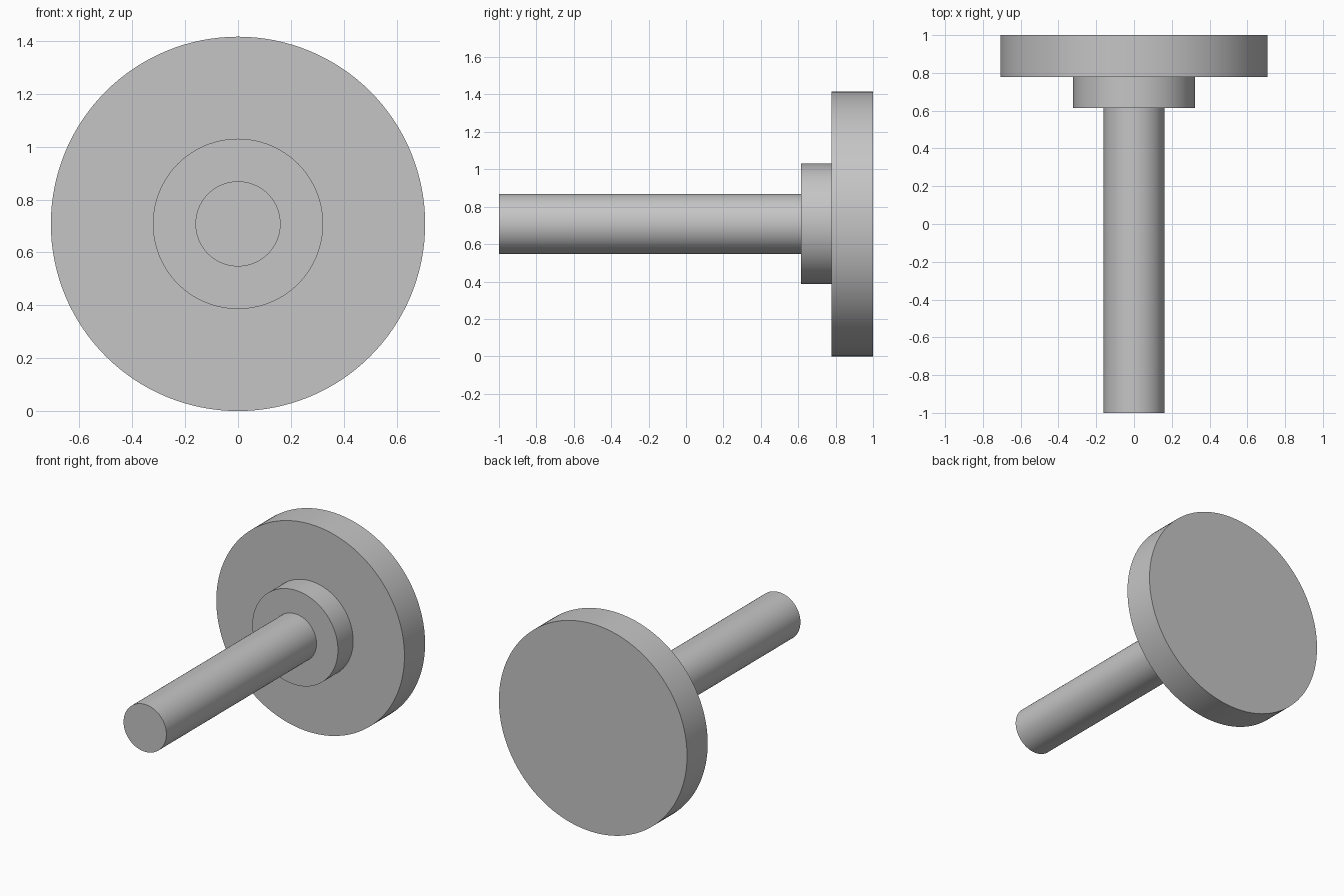
import bpy
import bmesh
from math import radians, tau
from mathutils import Vector

cube = bpy.data.objects.get("Cube")
if cube:
    bpy.data.objects.remove(cube, do_unlink=True)

SEGMENTS = 128
DISC_R, COLLAR_R, SHAFT_R = 0.708, 0.322, 0.161
FRONT, COLLAR_Y, DISC_Y, BACK = -1.0, 0.614, 0.778, 1.0

# Plain grey metal
grey = bpy.data.materials.new("grey_metal")
grey.use_nodes = True
colour = (0.56, 0.56, 0.56, 1.0)
grey.diffuse_color = colour
grey.node_tree.nodes["Principled BSDF"].inputs["Base Color"].default_value = colour

# Half outline (radius, y) of shaft, collar and disc as one turned solid
profile = [
    (0, FRONT), (SHAFT_R, FRONT), (SHAFT_R, COLLAR_Y),
    (COLLAR_R, COLLAR_Y), (COLLAR_R, DISC_Y),
    (DISC_R, DISC_Y), (DISC_R, BACK), (0, BACK),
]

bm = bmesh.new()
verts = [bm.verts.new((r, y, 0)) for r, y in profile]
edges = [bm.edges.new(pair) for pair in zip(verts, verts[1:])]
bmesh.ops.spin(bm, geom=verts + edges, cent=Vector(), axis=Vector((0, 1, 0)),
               angle=tau, steps=SEGMENTS)
bmesh.ops.remove_doubles(bm, verts=bm.verts[:], dist=0.0005)

# Merge each end's triangle fan into one flat cap
hubs = [v for v in bm.verts if v.co.x ** 2 + v.co.z ** 2 < 0.0001]
bmesh.ops.dissolve_verts(bm, verts=hubs)
bmesh.ops.recalc_face_normals(bm, faces=bm.faces[:])

mesh = bpy.data.meshes.new("flanged_shaft")
bm.to_mesh(mesh)
bm.free()
mesh.materials.append(grey)

shaft = bpy.data.objects.new("flanged_shaft", mesh)
shaft.location.z = DISC_R
bpy.context.collection.objects.link(shaft)

# Smooth round sides, crisp steps and rims
bpy.ops.object.select_all(action="DESELECT")
shaft.select_set(True)
bpy.context.view_layer.objects.active = shaft
bpy.ops.object.shade_smooth_by_angle(angle=radians(30))
